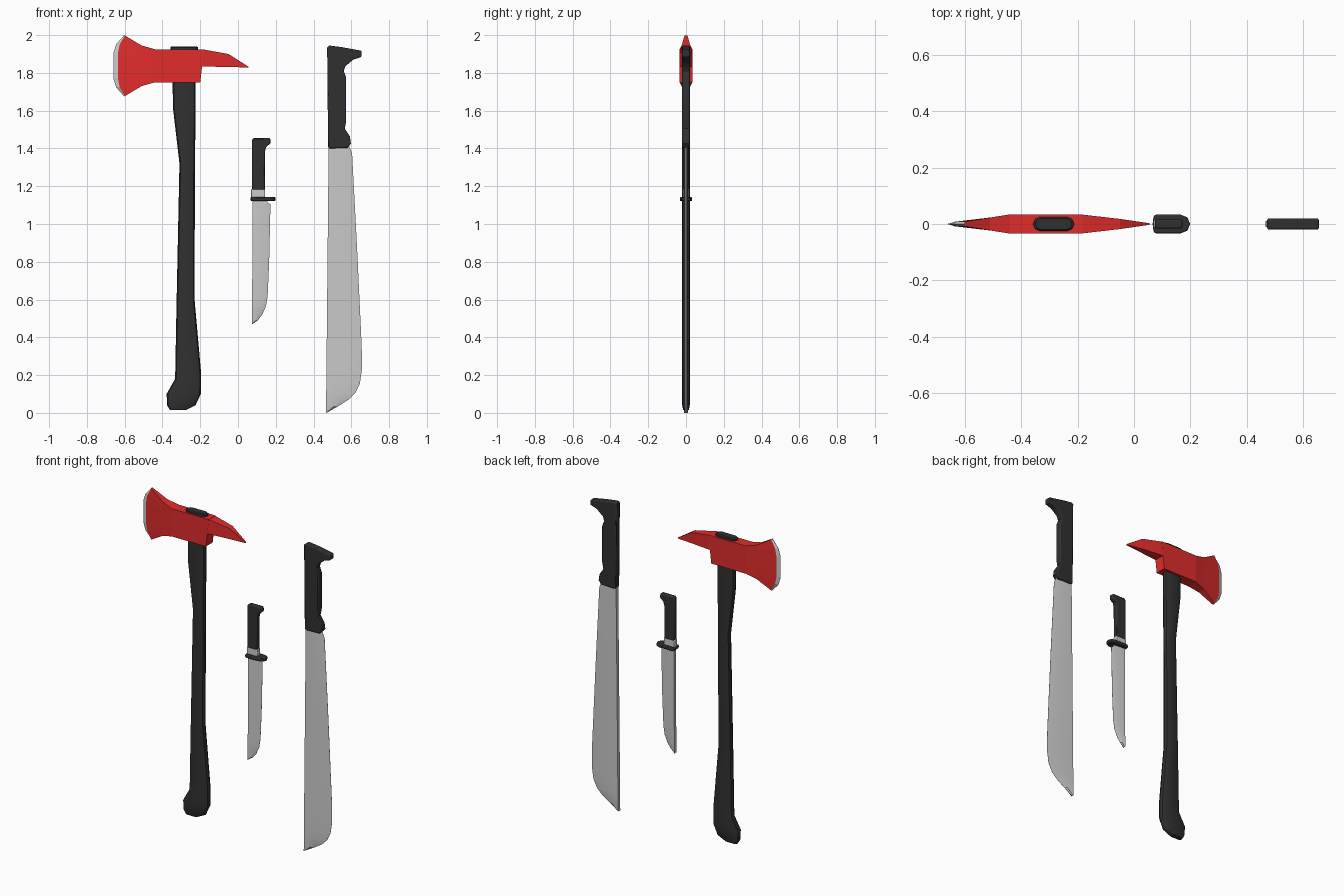
import bpy, bmesh, math

if "Cube" in bpy.data.objects:
    bpy.data.objects.remove(bpy.data.objects["Cube"])


def material(name, rgb):
    m = bpy.data.materials.new(name)
    m.diffuse_color = (*rgb, 1)
    m.use_nodes = True
    m.node_tree.nodes["Principled BSDF"].inputs["Base Color"].default_value = m.diffuse_color
    return m


RED = material("red_paint", (0.75, 0.025, 0.025))
BLACK = material("black_grip", (0.03, 0.03, 0.03))


def finish(name, bm, mat=None, angle=None, bevel=0):
    bmesh.ops.remove_doubles(bm, verts=bm.verts, dist=0.0001)
    bmesh.ops.recalc_face_normals(bm, faces=bm.faces)
    me = bpy.data.meshes.new(name)
    bm.to_mesh(me)
    bm.free()
    ob = bpy.data.objects.new(name, me)
    bpy.context.collection.objects.link(ob)
    if mat:
        me.materials.append(mat)
    if bevel:
        mod = ob.modifiers.new("bevel", 'BEVEL')
        mod.width, mod.segments, mod.angle_limit = bevel, 2, math.radians(50)
    if angle:
        bpy.ops.object.select_all(action='DESELECT')
        ob.select_set(True)
        bpy.context.view_layer.objects.active = ob
        bpy.ops.object.shade_smooth_by_angle(angle=math.radians(angle))
    return ob


def loft(name, rings, mat=None, angle=None, bevel=0):
    """Skin closed rings with equal point counts and cap both ends."""
    bm = bmesh.new()
    rows = [[bm.verts.new(p) for p in r] for r in rings]
    n = len(rows[0])
    for a, b in zip(rows, rows[1:]):
        for i in range(n):
            j = (i + 1) % n
            bm.faces.new((a[i], a[j], b[j], b[i]))
    bm.faces.new(rows[0])
    bm.faces.new(rows[-1])
    return finish(name, bm, mat, angle, bevel)


def slab(name, outline, half, mat=None, bevel=0.006):
    """Front outline given thickness in y, with softened edges."""
    return loft(name, [[(x, y, z) for x, z in outline] for y in (-half, half)],
                mat, 35, bevel)


def oval(z, xl, xr, hy, rl=None, rr=None):
    """Horizontal flat-sided oval ring; rl and rr are the end radii."""
    pts = []
    for cx, r, start in ((xr, rr or hy, -90), (xl, rl or hy, 90)):
        s = 1 if start < 0 else -1
        for k in range(5):
            a = math.radians(start + 45 * k)
            y = (hy - r) * (1 if math.sin(a) > 0.01 else -1 if math.sin(a) < -0.01 else 0)
            pts.append((cx - s * r + r * math.cos(a), y + r * math.sin(a), z))
    return pts


FRAC = (0, .15, .3, .7, .85, 1)
BOW = (0, .75, 1, 1, .75, 0)


def column(top, bottom, half, bow=0):
    """Upright cross-section of the axe head, optionally bowed along x."""
    side = [(top[0] + (bottom[0] - top[0]) * f + bow * b,
             top[1] + (bottom[1] - top[1]) * f) for f, b in zip(FRAC, BOW)]
    return [(x, -half, z) for x, z in side] + [(x, half, z) for x, z in reversed(side)]


def blade(name, spine_top, spine_tip, edge, half):
    """Wedge blade: thick straight spine on the left, sharp curved edge right."""
    rings = []
    for x, z in edge:
        t = (spine_top[1] - z) / (spine_top[1] - spine_tip[1])
        s = spine_top[0] + (spine_tip[0] - spine_top[0]) * t
        m = s + (x - s) * 0.65
        rings.append([(s, -half, z), (m, -half * 0.7, z), (x, -0.0005, z), (x, 0.0005, z),
                      (m, half * 0.7, z), (s, half, z)])
    return loft(name, rings, None, 20)


# Fire axe: head, pick and bare cutting edge
rim = column((-.599, 1.998), (-.599, 1.677), .008, -.037)
loft("axe_head", [rim,
                  column((-.51, 1.945), (-.51, 1.73), .023),
                  column((-.44, 1.925), (-.44, 1.75), .034),
                  column((-.18, 1.925), (-.20, 1.75), .034)], RED)
loft("axe_pick", [column((-.19, 1.925), (-.19, 1.833), .034),
                  column((-.05, 1.90), (-.05, 1.832), .018),
                  column((.055, 1.833), (.055, 1.828), .003)], RED)
loft("axe_cutting_edge", [rim, column((-.602, 2.0), (-.602, 1.675), .0005, -.058)])

# Axe handle and the wedge cap above the head
loft("axe_handle", [oval(z, a, b, h) for z, a, b, h in (
    (.015, -.36, -.275, .015), (.04, -.375, -.225, .02), (.10, -.378, -.197, .021),
    (.18, -.333, -.195, .021), (.23, -.332, -.197, .021), (.60, -.325, -.23, .021),
    (1.32, -.31, -.228, .021), (1.62, -.345, -.224, .021), (1.93, -.347, -.224, .021))],
    BLACK, 40)
loft("axe_handle_cap", [oval(1.92, -.358, -.212, .025), oval(1.935, -.358, -.212, .025),
                        oval(1.941, -.35, -.22, .02)], BLACK, 30)

# Knife
blade("knife_blade", (.078, 1.13), (.074, .47),
      [(.155, 1.13), (.157, 1.112), (.172, 1.105), (.165, .80), (.157, .62),
       (.148, .565), (.128, .52), (.105, .49), (.0755, .47)], .010)
loft("knife_guard", [oval(z, .066, .199, .033, .012, .033) for z in (1.122, 1.142)],
     BLACK, 35, .005)
slab("knife_collar", [(.07, 1.135), (.144, 1.135), (.144, 1.185), (.07, 1.185)], .015, None, .004)
slab("knife_handle", [(.074, 1.18), (.142, 1.18), (.143, 1.385), (.150, 1.41), (.172, 1.425),
                      (.171, 1.455), (.082, 1.455), (.074, 1.445)], .016, BLACK)

# Machete
blade("machete_blade", (.48, 1.42), (.466, 0),
      [(.585, 1.42), (.595, 1.395), (.604, 1.375), (.630, .88), (.655, .35), (.656, .23),
       (.645, .155), (.62, .105), (.585, .07), (.53, .035), (.468, 0)], .011)
slab("machete_handle", [(.483, 1.40), (.58, 1.403), (.598, 1.425), (.592, 1.465), (.565, 1.505),
                        (.573, 1.545), (.573, 1.775), (.560, 1.81), (.568, 1.835), (.61, 1.87),
                        (.655, 1.885), (.655, 1.917), (.545, 1.937), (.482, 1.945),
                        (.472, 1.935), (.477, 1.41)], .02, BLACK)
